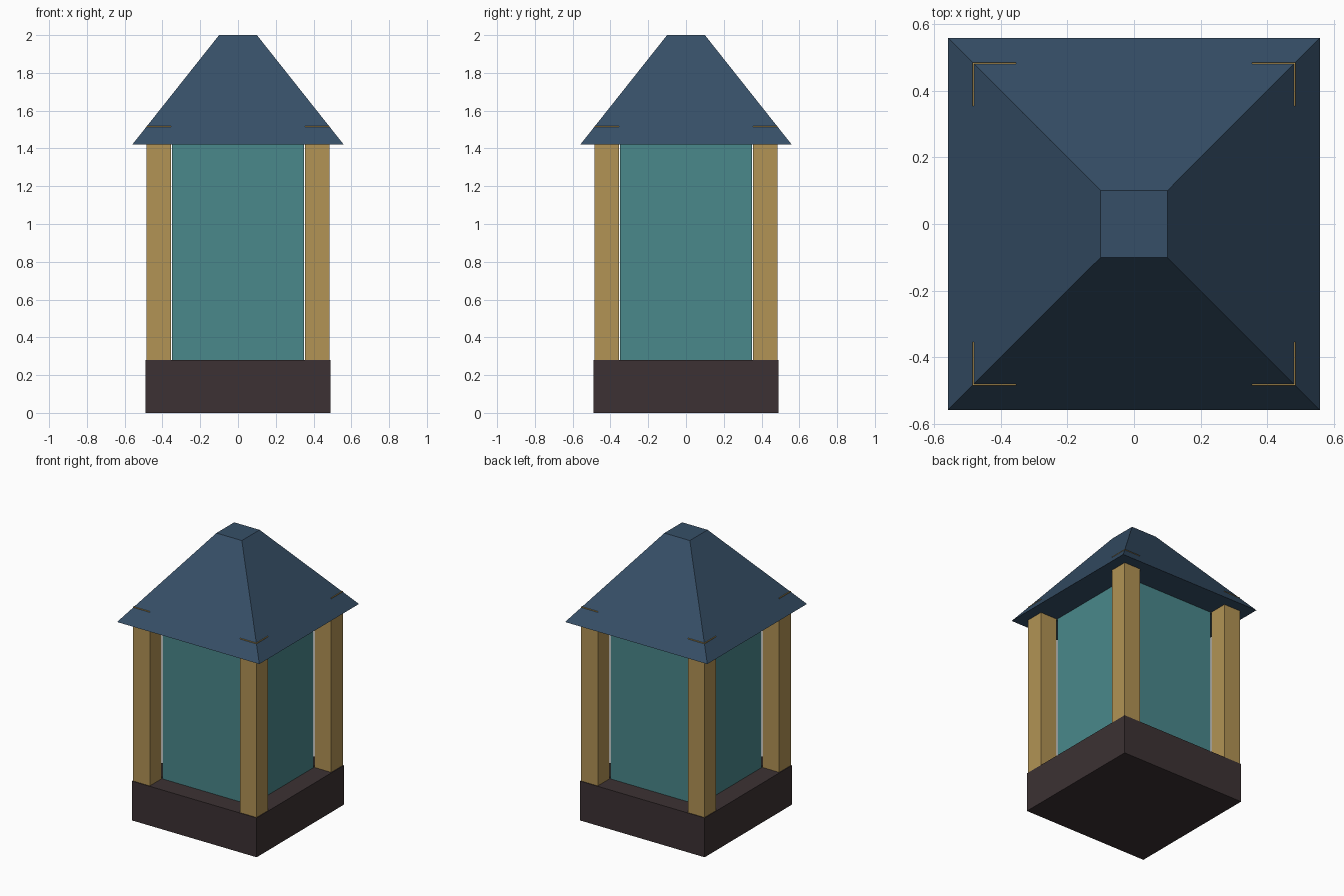
import bpy
import bmesh

cube = bpy.data.objects.get("Cube")
if cube:
    bpy.data.objects.remove(cube, do_unlink=True)


def material(name, rgb):
    mat = bpy.data.materials.new(name)
    mat.use_nodes = True
    color = (*rgb, 1.0)
    mat.diffuse_color = color
    shader = next(n for n in mat.node_tree.nodes if n.type == "BSDF_PRINCIPLED")
    shader.inputs["Base Color"].default_value = color
    return mat


def block(name, half, bottom, top, mat, center=(0, 0), top_half=None):
    """Square block between two heights, tapered when top_half is given."""
    top_half = half if top_half is None else top_half
    bm = bmesh.new()
    bmesh.ops.create_cube(bm, size=2)
    for v in bm.verts:
        upper = v.co.z > 0
        r = top_half if upper else half
        v.co = (v.co.x * r, v.co.y * r, top if upper else bottom)
    mesh = bpy.data.meshes.new(name)
    bm.to_mesh(mesh)
    bm.free()
    mesh.materials.append(mat)
    obj = bpy.data.objects.new(name, mesh)
    obj.location = (*center, 0)
    bpy.context.collection.objects.link(obj)
    return obj


dark_brown = material("dark brown", (0.045, 0.031, 0.033))
tan_wood = material("tan wood", (0.445, 0.292, 0.089))
teal_glass = material("teal glass", (0.067, 0.246, 0.258))
slate_blue = material("slate blue", (0.037, 0.078, 0.136))

BASE_TOP = 0.28
EAVES = 1.42

# Plinth and glass body
block("base", 0.49, 0, BASE_TOP, dark_brown)
block("glass_body", 0.35, BASE_TOP, EAVES, teal_glass)

# Corner posts, whose tops just break through the roof slopes
for depth, y in (("front", -0.42), ("back", 0.42)):
    for side, x in (("right", -0.42), ("left", 0.42)):
        block(f"{depth}_{side}_post", 0.065, BASE_TOP, 1.52, tan_wood, (x, y))

# Flat-topped pyramid roof
block("roof", 0.56, EAVES, 2.0, slate_blue, top_half=0.10)
